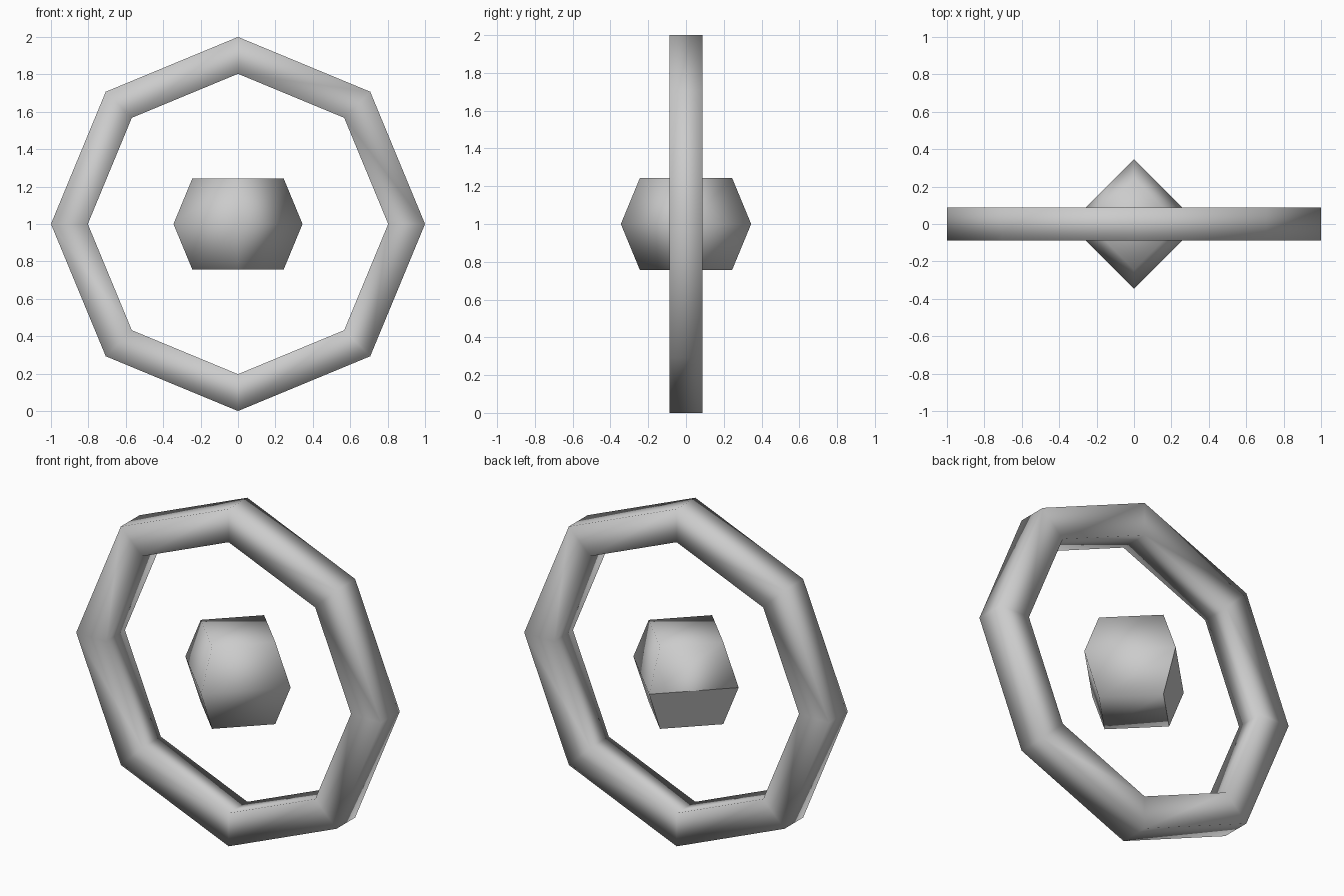
import bpy, bmesh, math
from mathutils import Vector

if "Cube" in bpy.data.objects:
    bpy.data.objects.remove(bpy.data.objects["Cube"])


def lathe(name, profile, axis, steps, closed):
    """Spin a profile around the axis, cap any open ends, shade smooth."""
    bm = bmesh.new()
    verts = [bm.verts.new(p) for p in profile]
    pairs = list(zip(verts, verts[1:]))
    if closed:
        pairs.append((verts[-1], verts[0]))
    edges = [bm.edges.new(p) for p in pairs]
    bmesh.ops.spin(bm, geom=verts + edges, cent=(0, 0, 0), axis=axis,
                   angle=math.tau, steps=steps, use_merge=False)
    bmesh.ops.remove_doubles(bm, verts=bm.verts[:], dist=1e-4)
    bmesh.ops.holes_fill(bm, edges=[e for e in bm.edges if e.is_boundary], sides=0)
    bmesh.ops.recalc_face_normals(bm, faces=bm.faces[:])
    for f in bm.faces:
        f.smooth = True
    mesh = bpy.data.meshes.new(name)
    bm.to_mesh(mesh)
    bm.free()
    obj = bpy.data.objects.new(name, mesh)
    obj.location.z = 1.0
    bpy.context.collection.objects.link(obj)
    return obj


# Eight-sided ring with a square cross-section, standing upright
w = 0.0875
lathe("ring", [(0.803, -w, 0), (1, -w, 0), (1, w, 0), (0.803, w, 0)],
      (0, 1, 0), 8, True)

# Faceted gem floating in the centre: four sides, widest at the middle
r = 0.345
c = r * math.sqrt(0.5)
gem = lathe("centre_gem", [(c, 0, -c), (r, 0, 0), (c, 0, c)], (0, 0, 1), 4, False)

# The lower back-left facet is flat shaded
for p in gem.data.polygons:
    if p.normal.dot(Vector((-0.68, 0.68, -0.28))) > 0.95:
        p.use_smooth = False
